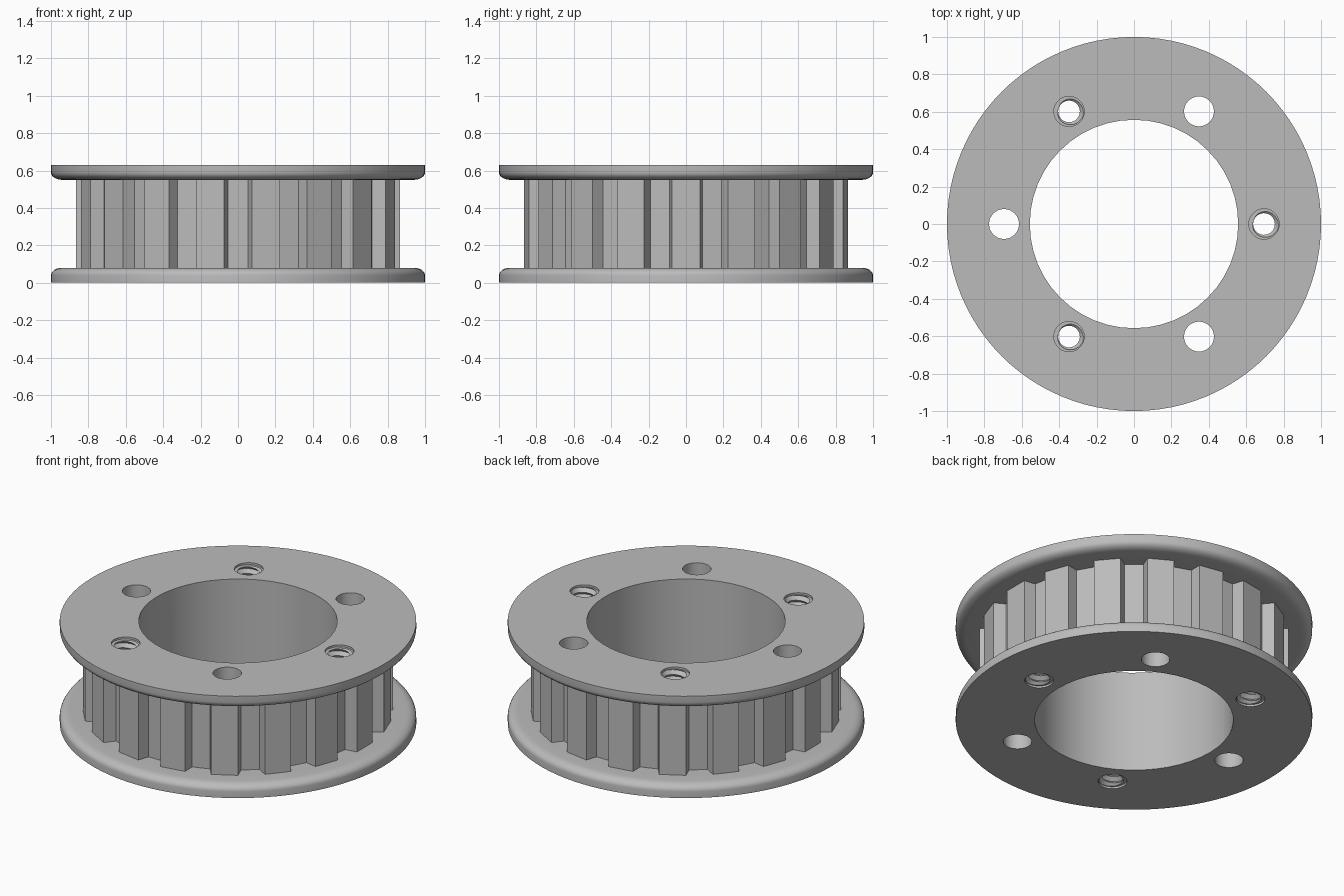
import bpy, bmesh
from math import sin, cos, pi, radians

if "Cube" in bpy.data.objects:
    bpy.data.objects.remove(bpy.data.objects["Cube"])

HEIGHT, FLANGE, TEETH = 0.63, 0.08, 18

steel = bpy.data.materials.new("satin grey metal")
steel.use_nodes = True
grey = (0.5, 0.5, 0.5, 1)
steel.diffuse_color = grey
steel.node_tree.nodes["Principled BSDF"].inputs["Base Color"].default_value = grey


def finish(name, bm):
    bmesh.ops.recalc_face_normals(bm, faces=bm.faces)
    mesh = bpy.data.meshes.new(name)
    bm.to_mesh(mesh)
    bm.free()
    mesh.materials.append(steel)
    ob = bpy.data.objects.new(name, mesh)
    bpy.context.collection.objects.link(ob)
    return ob


def stack(name, rings):
    """Closed solid from matching rings of points, capped at both ends."""
    bm = bmesh.new()
    loops = [[bm.verts.new(p) for p in ring] for ring in rings]
    n = len(loops[0])
    for a, b in zip(loops, loops[1:]):
        for i in range(n):
            bm.faces.new((a[i], a[(i + 1) % n], b[(i + 1) % n], b[i]))
    bm.faces.new(loops[0])
    bm.faces.new(loops[-1])
    return finish(name, bm)


def circle(r, z, n, x=0, y=0):
    return [(x + r * cos(2 * pi * i / n), y + r * sin(2 * pi * i / n), z)
            for i in range(n)]


def flange(name, z, direction):
    # Straight rim, then a rounded edge on the belt side
    profile = [(1, 0), (1, 0.04)]
    for i in range(1, 7):
        a = i * pi / 12
        profile.append((0.94 + 0.06 * cos(a), 0.04 + 0.04 * sin(a)))
    return stack(name, [circle(r, z + direction * h, 96) for r, h in profile])


def toothed_core():
    # Each tooth: root, land, land, root
    outline = []
    for t in range(TEETH):
        for r, offset in ((0.80, -6.25), (0.87, -5), (0.87, 5), (0.80, 6.25)):
            a = radians(t * 360 / TEETH + offset)
            outline.append((r * cos(a), r * sin(a)))
    return stack("toothed_core", [[(x, y, z) for x, y in outline]
                                  for z in (0.05, HEIGHT - 0.05)])


def thread_cutter(x, y):
    """Helical screw thread running past both faces of the pulley."""
    n, pitch, z0 = 24, 0.04, -0.1
    steps = n * 20
    bm = bmesh.new()
    crest, root = [], []
    for i in range(steps + 1):
        a, z = 2 * pi * i / n, z0 + pitch * i / n
        c, s = cos(a), sin(a)
        crest.append(bm.verts.new((x + 0.079 * c, y + 0.079 * s, z)))
        root.append(bm.verts.new((x + 0.058 * c, y + 0.058 * s, z + pitch / 2)))
    for i in range(steps):
        bm.faces.new((crest[i], crest[i + 1], root[i + 1], root[i]))
        if i + n < steps:
            bm.faces.new((root[i], root[i + 1], crest[i + n + 1], crest[i + n]))
    # Close each open end with a fan
    rim = [e for e in bm.edges if e.is_boundary]
    low = bm.verts.new((x, y, z0 - 0.03))
    high = bm.verts.new((x, y, z0 + pitch * 21.5))
    for e in rim:
        a, b = e.verts
        tip = low if a.co.z + b.co.z < HEIGHT else high
        bm.faces.new((a, b, tip))
    return finish("thread_cutter", bm)


def cylinder(name, r, z0, z1, n, x=0, y=0):
    return stack(name, [circle(r, z, n, x, y) for z in (z0, z1)])


def combine(body, tool, operation):
    mod = body.modifiers.new(operation.lower(), "BOOLEAN")
    mod.operation, mod.solver, mod.object = operation, "EXACT", tool
    bpy.context.view_layer.objects.active = body
    bpy.ops.object.modifier_apply(modifier=mod.name)
    bpy.data.objects.remove(tool)


# Belt core joined to the two flanges
pulley = toothed_core()
pulley.name = "toothed_pulley"
combine(pulley, flange("lower_flange", 0, 1), "UNION")
combine(pulley, flange("upper_flange", HEIGHT, -1), "UNION")

# Central bore
combine(pulley, cylinder("bore_cutter", 0.557, -0.1, HEIGHT + 0.1, 48), "DIFFERENCE")

# Six bolt holes, alternately threaded and plain
for k in range(6):
    a = k * pi / 3
    x, y = 0.695 * cos(a), 0.695 * sin(a)
    if k % 2:
        combine(pulley, cylinder("hole_cutter", 0.08, -0.1, HEIGHT + 0.1, 32, x, y),
                "DIFFERENCE")
    else:
        combine(pulley, thread_cutter(x, y), "DIFFERENCE")
        for z in (0, HEIGHT):
            combine(pulley, cylinder("mouth_cutter", 0.081, z - 0.012, z + 0.012,
                                     32, x, y), "DIFFERENCE")

bpy.ops.object.select_all(action="DESELECT")
pulley.select_set(True)
bpy.context.view_layer.objects.active = pulley
bpy.ops.object.shade_smooth_by_angle(angle=radians(30))
